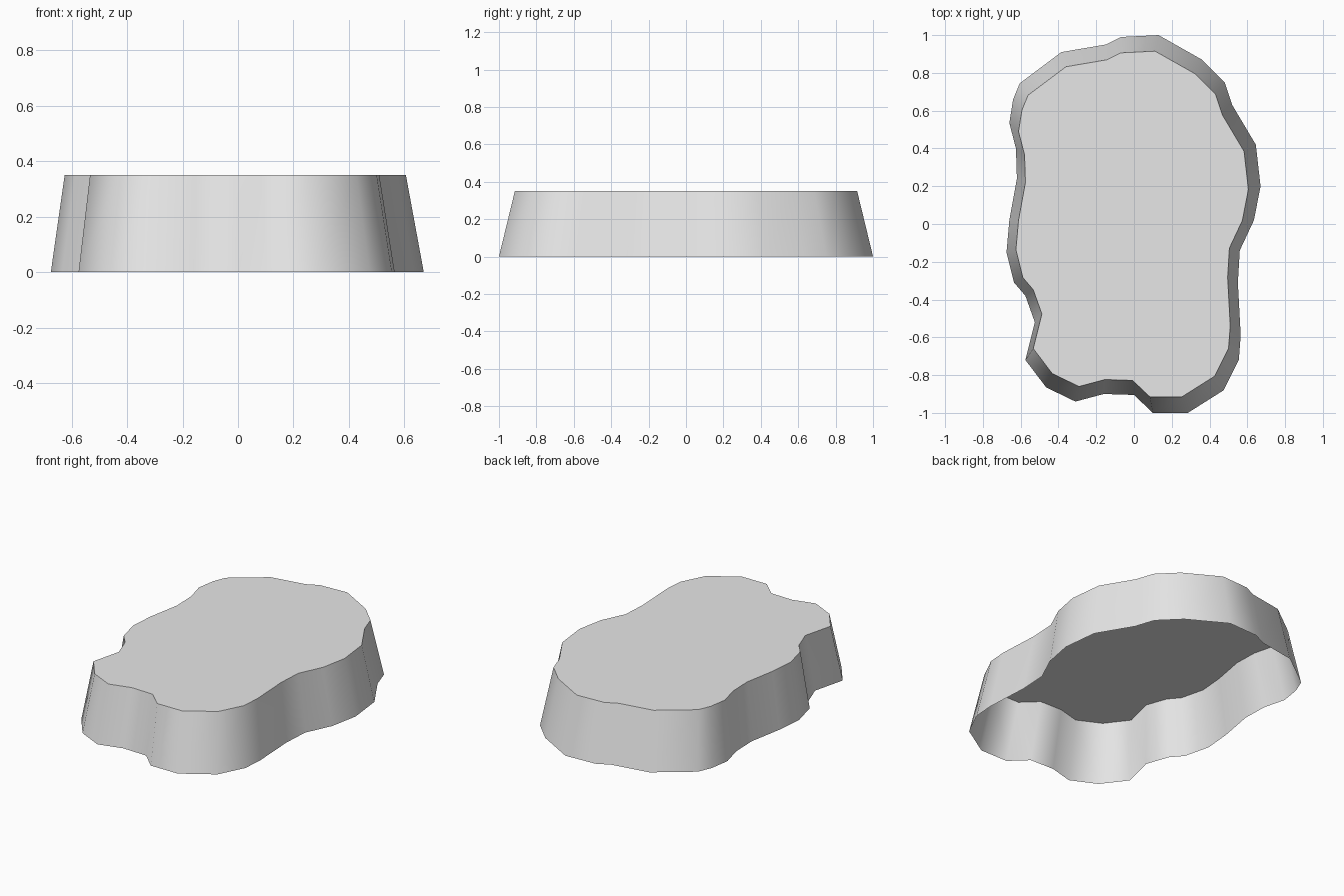
import bpy
import bmesh

cube = bpy.data.objects.get("Cube")
if cube:
    bpy.data.objects.remove(cube, do_unlink=True)

HEIGHT = 0.35
TAPER = 0.915
SHIFT = -0.0075

# Ground outline, clockwise from the back
OUTLINE = [
    (0.13, 1.0), (0.36, 0.87), (0.48, 0.75), (0.52, 0.63), (0.645, 0.42),
    (0.67, 0.2), (0.635, 0.02), (0.56, -0.14), (0.55, -0.31), (0.565, -0.59),
    (0.555, -0.72), (0.475, -0.88), (0.285, -1.0), (0.1, -1.0), (0, -0.905),
    (-0.16, -0.9), (-0.31, -0.94), (-0.465, -0.865), (-0.575, -0.72),
    (-0.525, -0.52), (-0.575, -0.38), (-0.635, -0.31), (-0.675, -0.15),
    (-0.66, 0.02), (-0.62, 0.24), (-0.625, 0.4), (-0.66, 0.535),
    (-0.64, 0.66), (-0.605, 0.745), (-0.385, 0.91), (-0.15, 0.95), (-0.07, 0.99),
]


def make_material(name, color):
    mat = bpy.data.materials.new(name)
    mat.use_nodes = True
    mat.diffuse_color = color
    mat.node_tree.nodes["Principled BSDF"].inputs["Base Color"].default_value = color
    return mat


# Tapered wall, open underneath, with a flat top
bm = bmesh.new()
points = OUTLINE[::-1]
base = [bm.verts.new((x, y, 0)) for x, y in points]
rim = [bm.verts.new((x * TAPER + SHIFT, y * TAPER, HEIGHT)) for x, y in points]
count = len(points)
for i in range(count):
    j = (i + 1) % count
    wall = bm.faces.new((base[i], base[j], rim[j], rim[i]))
    wall.smooth = True
top = bm.faces.new(rim)
top.smooth = False

# Crisp rim between the smooth wall and the flat top
for edge in top.edges:
    edge.smooth = False

mesh = bpy.data.meshes.new("plateau")
bm.to_mesh(mesh)
bm.free()
mesh.materials.append(make_material("light_grey", (0.8, 0.8, 0.8, 1)))
plateau = bpy.data.objects.new("plateau", mesh)
bpy.context.collection.objects.link(plateau)
